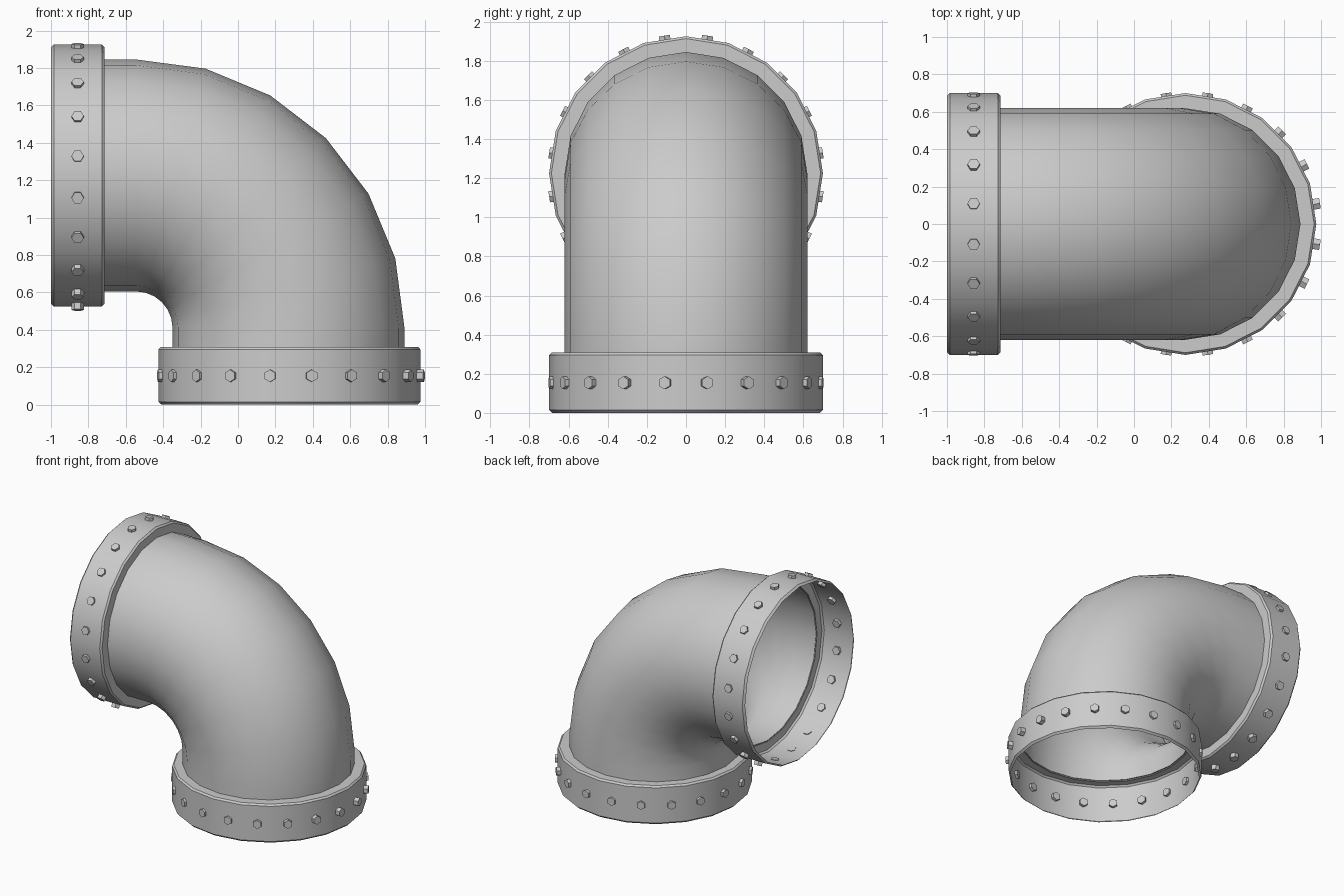
import bpy, bmesh
from math import sin, cos, pi, radians
from mathutils import Matrix, Vector

if "Cube" in bpy.data.objects:
    bpy.data.objects.remove(bpy.data.objects["Cube"])

SIDES = 20
PIPE_R = 0.62


def finish(bm, name, angle=40, smooth=True):
    bmesh.ops.recalc_face_normals(bm, faces=bm.faces)
    me = bpy.data.meshes.new(name)
    bm.to_mesh(me)
    bm.free()
    ob = bpy.data.objects.new(name, me)
    bpy.context.collection.objects.link(ob)
    if smooth:
        bpy.ops.object.select_all(action='DESELECT')
        ob.select_set(True)
        bpy.context.view_layer.objects.active = ob
        bpy.ops.object.shade_smooth_by_angle(angle=radians(angle))
    return ob


def skin(rings, name, angle):
    bm = bmesh.new()
    loops = [[bm.verts.new(p) for p in ring] for ring in rings]
    for a, b in zip(loops, loops[1:]):
        for i in range(SIDES):
            j = (i + 1) % SIDES
            bm.faces.new((a[i], a[j], b[j], b[i]))
    return finish(bm, name, angle)


def circle(r, z, mat):
    return [mat @ Vector((r * cos(2 * pi * i / SIDES), r * sin(2 * pi * i / SIDES), z))
            for i in range(SIDES)]


def collar(name, mat, h):
    # chamfered open sleeve with a flat ledge in to the pipe
    profile = [(0.685, 0), (0.70, 0.015), (0.70, h - 0.013), (0.688, h), (PIPE_R - 0.005, h)]
    skin([circle(r, z, mat) for r, z in profile], name, 30)


def bolts(name, mat, h):
    # hex heads around the collar, one per flat face
    bm = bmesh.new()
    for k in range(SIDES):
        a = 2 * pi * (k + 0.5) / SIDES
        spot = Vector((0.008 + 0.7 * cos(a), 0.688 * sin(a), h / 2))
        place = (mat @ Matrix.Translation(spot) @ Matrix.Rotation(a, 4, 'Z')
                 @ Matrix.Rotation(pi / 2, 4, 'Y') @ Matrix.Rotation(pi / 2, 4, 'Z'))
        bmesh.ops.create_cone(bm, cap_ends=True, segments=6, radius1=0.033,
                              radius2=0.033, depth=0.04, matrix=place)
    finish(bm, name, smooth=False)


# Elbow pipe: straight stub, 15 degree bend steps, straight stub
center = Vector((-0.545, 0, 0.41))
bend_r = 0.815


def elbow_ring(angle, extra=Vector()):
    out = Vector((cos(angle), 0, sin(angle)))
    return [center + extra + out * (bend_r + PIPE_R * cos(2 * pi * i / SIDES))
            + Vector((0, PIPE_R * sin(2 * pi * i / SIDES), 0)) for i in range(SIDES)]


rings = [elbow_ring(0, Vector((0, 0, -0.11)))]
rings += [elbow_ring(radians(15 * k)) for k in range(7)]
rings.append(elbow_ring(pi / 2, Vector((-0.175, 0, 0))))
skin(rings, "elbow_pipe", 40)

# Collars and bolts at both openings
lower = Matrix.Translation((0.275, 0, 0))
upper = Matrix.Translation((-1, 0, 1.225)) @ Matrix.Rotation(pi / 2, 4, 'Y')
for label, mat, h in (("lower", lower, 0.308), ("upper", upper, 0.285)):
    collar(label + "_collar", mat, h)
    bolts(label + "_bolts", mat, h)
